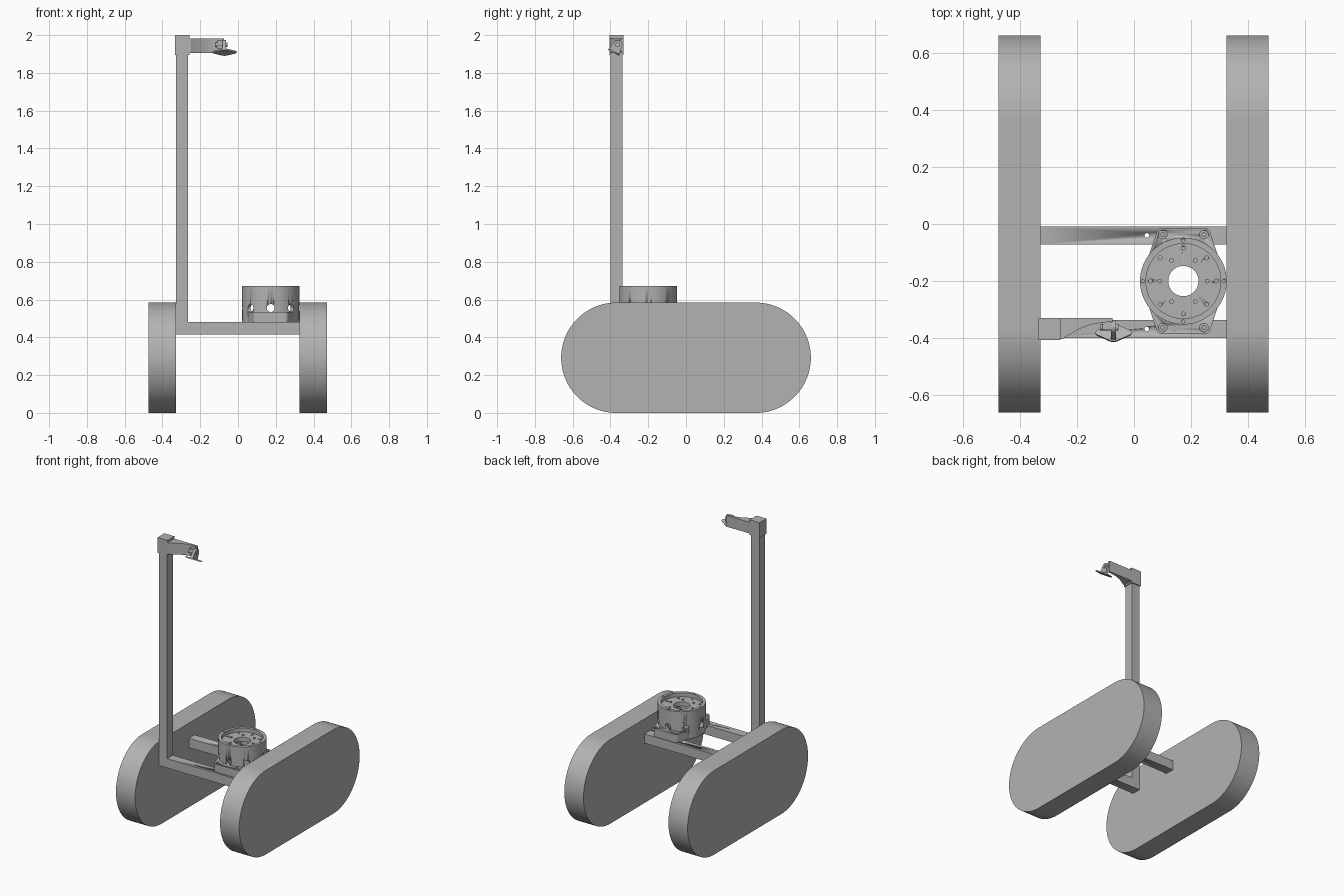
import bpy, bmesh, math
from mathutils import Matrix, Vector

cube = bpy.data.objects.get("Cube")
if cube:
    bpy.data.objects.remove(cube)

GREY = (0.45, 0.45, 0.45, 1)
metal = bpy.data.materials.new("plain grey")
metal.use_nodes = True
metal.diffuse_color = GREY
metal.node_tree.nodes["Principled BSDF"].inputs["Base Color"].default_value = GREY


def finish(name, bm):
    bmesh.ops.recalc_face_normals(bm, faces=bm.faces)
    mesh = bpy.data.meshes.new(name)
    bm.to_mesh(mesh)
    bm.free()
    mesh.materials.append(metal)
    obj = bpy.data.objects.new(name, mesh)
    bpy.context.collection.objects.link(obj)
    bpy.ops.object.select_all(action="DESELECT")
    obj.select_set(True)
    bpy.context.view_layer.objects.active = obj
    bpy.ops.object.shade_smooth_by_angle(angle=math.radians(30))
    return obj


def box(name, lo, hi):
    bm = bmesh.new()
    bmesh.ops.create_cube(bm, size=1)
    for v in bm.verts:
        v.co = [l + (h - l) * (c + 0.5) for l, h, c in zip(lo, hi, v.co)]
    return finish(name, bm)


def prism(name, points, lo, hi, matrix=Matrix()):
    """Extrude a flat outline from lo to hi along local z."""
    bm = bmesh.new()
    face = bm.faces.new([bm.verts.new((x, y, lo)) for x, y in points])
    top = bmesh.ops.extrude_face_region(bm, geom=[face])["geom"]
    for v in top:
        if isinstance(v, bmesh.types.BMVert):
            v.co.z = hi
    bm.transform(matrix)
    return finish(name, bm)


def hull(name, circles, lo, hi, matrix=Matrix(), seg=32):
    """Prism whose outline is wrapped around a set of circles."""
    pts = sorted({(round(x + r * math.cos(t), 5), round(y + r * math.sin(t), 5))
                  for x, y, r in circles
                  for t in (2 * math.pi * i / seg for i in range(seg))})

    def chain(seq):
        out = []
        for p in seq:
            while len(out) > 1 and ((out[-1][0] - out[-2][0]) * (p[1] - out[-2][1])
                                    <= (out[-1][1] - out[-2][1]) * (p[0] - out[-2][0])):
                out.pop()
            out.append(p)
        return out[:-1]
    return prism(name, chain(pts) + chain(pts[::-1]), lo, hi, matrix)


def rod(name, r, start, end, seg=24):
    a, b = Vector(start), Vector(end)
    turn = (b - a).to_track_quat("Z", "Y").to_matrix().to_4x4()
    return hull(name, [(0, 0, r)], 0, (b - a).length, Matrix.Translation(a) @ turn, seg)


def cut(obj, cutter):
    cutter.hide_render = True
    mod = obj.modifiers.new("cut", "BOOLEAN")
    mod.object = cutter
    mod.solver = "EXACT"
    bpy.context.view_layer.objects.active = obj
    bpy.ops.object.modifier_apply(modifier=mod.name)
    bpy.data.objects.remove(cutter)


# Tracks: long rounded slabs
side = Matrix(((0, 0, 1, 0), (1, 0, 0, 0), (0, 1, 0, 0), (0, 0, 0, 1)))
for name, x in (("right_track", -0.475), ("left_track", 0.325)):
    hull(name, [(y, 0.292, 0.292) for y in (-0.369, 0.369)], x, x + 0.147, side, 96)

# Frame: two cross bars with bolt holes, and the mast
for name, y in (("front_bar", -0.4), ("rear_bar", -0.072)):
    bar = box(name, (-0.33, y, 0.415), (0.325, y + 0.063, 0.48))
    cut(bar, rod("bar_hole", 0.008, (0.045, y + 0.032, 0.4), (0.045, y + 0.032, 0.5)))
box("mast", (-0.328, -0.4, 0.415), (-0.265, -0.337, 1.96))

# Turret housing: hollow drum with a recessed, pierced top
CX, CY = 0.173, -0.2
profile = [(0.152, 0.48), (0.152, 0.672), (0.131, 0.672), (0.131, 0.645),
           (0.053, 0.645), (0.053, 0.615), (0.131, 0.615), (0.131, 0.48)]
bm = bmesh.new()
ring = [bm.verts.new((r, 0, z)) for r, z in profile]
edges = [bm.edges.new((ring[i - 1], ring[i])) for i in range(len(ring))]
bmesh.ops.spin(bm, geom=ring + edges, cent=(0, 0, 0), axis=(0, 0, 1),
               angle=2 * math.pi, steps=72)
bmesh.ops.remove_doubles(bm, verts=bm.verts, dist=0.0001)
bm.transform(Matrix.Translation((CX, CY, 0)))
drum = finish("turret_drum", bm)


def polar(r, degrees, z):
    t = math.radians(degrees)
    return (CX + r * math.cos(t), CY + r * math.sin(t), z)


for i in range(4):
    cut(drum, rod("side_hole", 0.021, polar(0.2, 45 * i, 0.555), polar(-0.2, 45 * i, 0.555)))
for r, size, count, top in ((0.142, 0.006, 4, 0.672), (0.115, 0.007, 8, 0.645)):
    for i in range(count):
        a = 360 * i / count
        cut(drum, rod("top_hole", size, polar(r, a, top - 0.015), polar(r, a, top + 0.01), 16))
for i in range(6):
    rod("inner_screw", 0.008, polar(0.083, 60 * i, 0.64), polar(0.083, 60 * i, 0.651), 16)

# Mounting bracket with four bolted ears
corners = [(sx, sy) for sx in (-1, 1) for sy in (-1, 1)]
bracket = hull("turret_bracket", [(CX + sx * 0.073, CY + sy * 0.164, 0.022) for sx, sy in corners]
               + [(CX + sx * 0.1, CY + sy * 0.09, 0.02) for sx, sy in corners], 0.48, 0.535)
cut(bracket, rod("bracket_bore", 0.14, (CX, CY, 0.4), (CX, CY, 0.6), 72))
for sx, sy in corners:
    x, y = CX + sx * 0.072, CY + sy * 0.163
    cut(bracket, rod("ear_recess", 0.015, (x, y, 0.52), (x, y, 0.56)))
    rod("ear_bolt", 0.009, (x, y, 0.51), (x, y, 0.53), 6)

# Mast head: cap block and gusseted arm
box("mast_cap", (-0.334, -0.406, 1.895), (-0.258, -0.33, 2.0))
prism("camera_arm", [(-0.26, -0.33), (-0.075, -0.33), (-0.075, -0.343), (-0.11, -0.345),
                     (-0.15, -0.352), (-0.19, -0.367), (-0.225, -0.387), (-0.25, -0.403),
                     (-0.26, -0.403)], 1.905, 1.983)

# Tilting mount: pivot, lug and diamond plate
tilt = Matrix.Translation((-0.072, -0.382, 1.91)) @ Matrix.Rotation(math.radians(-28), 4, "X")
hull("mount_plate", [(-0.053, 0, 0.01), (0.053, 0, 0.01), (0, 0, 0.034)], -0.004, 0.004, tilt)
hull("mount_lug", [(-0.024, 0.008, 0.006), (0.024, 0.008, 0.006), (0, 0.045, 0.024)],
     -0.009, 0.009, tilt @ side)
rod("mount_pivot", 0.012, (-0.12, -0.362, 1.95), (-0.055, -0.362, 1.95))
box("pivot_block", (-0.11, -0.372, 1.93), (-0.081, -0.335, 1.975))
